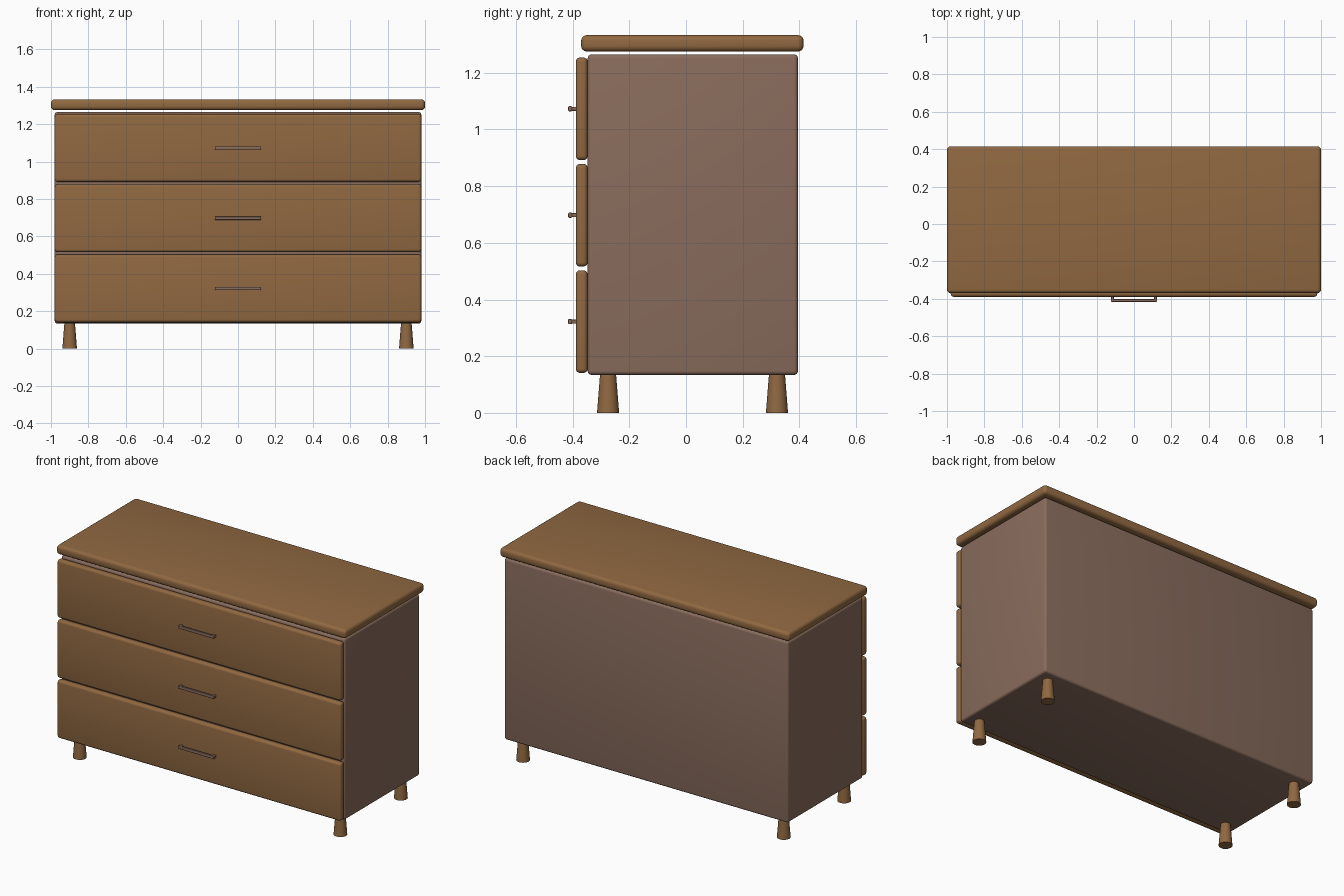
import bpy
import math

if "Cube" in bpy.data.objects:
    bpy.data.objects.remove(bpy.data.objects["Cube"], do_unlink=True)


def make_material(name, rgb):
    mat = bpy.data.materials.new(name)
    mat.use_nodes = True
    colour = (*rgb, 1.0)
    mat.diffuse_color = colour
    bsdf = next(n for n in mat.node_tree.nodes if n.type == "BSDF_PRINCIPLED")
    bsdf.inputs["Base Color"].default_value = colour
    return mat


wood = make_material("warm wood", (0.28, 0.14, 0.053))
taupe = make_material("taupe paint", (0.25, 0.15, 0.108))


def finish(obj, name, mat):
    obj.name = name
    obj.data.materials.append(mat)
    bpy.ops.object.shade_smooth_by_angle(angle=math.radians(40))
    return obj


def rounded_box(name, low, high, radius, mat):
    """Box between two corners with softly rounded edges."""
    centre = [(a + b) / 2 for a, b in zip(low, high)]
    bpy.ops.mesh.primitive_cube_add(size=1, location=centre)
    obj = bpy.context.object
    obj.scale = [b - a for a, b in zip(low, high)]
    bpy.ops.object.transform_apply(location=False, rotation=False, scale=True)
    bevel = obj.modifiers.new("rounding", "BEVEL")
    bevel.width = radius
    bevel.segments = 4
    bpy.ops.object.modifier_apply(modifier=bevel.name)
    return finish(obj, name, mat)


# Cabinet body and overhanging top
rounded_box("cabinet_body", (-0.98, -0.347, 0.134), (0.98, 0.395, 1.265), 0.014, taupe)
rounded_box("table_top", (-1, -0.37, 1.275), (1, 0.415, 1.333), 0.02, wood)

# Drawers, each with a bar handle on two posts
for i, level in enumerate(("bottom", "middle", "top")):
    z = 0.322 + i * 0.3755
    rounded_box(f"{level}_drawer", (-0.98, -0.389, z - 0.181),
                (0.98, -0.347, z + 0.181), 0.015, wood)
    rounded_box(f"{level}_handle_bar", (-0.124, -0.416, z - 0.009),
                (0.124, -0.402, z + 0.009), 0.004, taupe)
    for side, s in (("left", 1), ("right", -1)):
        x = s * 0.115
        rounded_box(f"{level}_handle_post_{side}", (x - 0.007, -0.406, z - 0.007),
                    (x + 0.007, -0.38, z + 0.007), 0.002, taupe)

# Round legs, wider at the floor
for end, y in (("front", -0.275), ("back", 0.321)):
    for side, x in (("left", 0.9), ("right", -0.9)):
        bpy.ops.mesh.primitive_cone_add(vertices=32, radius1=0.039, radius2=0.028,
                                        depth=0.14, location=(x, y, 0.07))
        finish(bpy.context.object, f"{end}_leg_{side}", wood)
